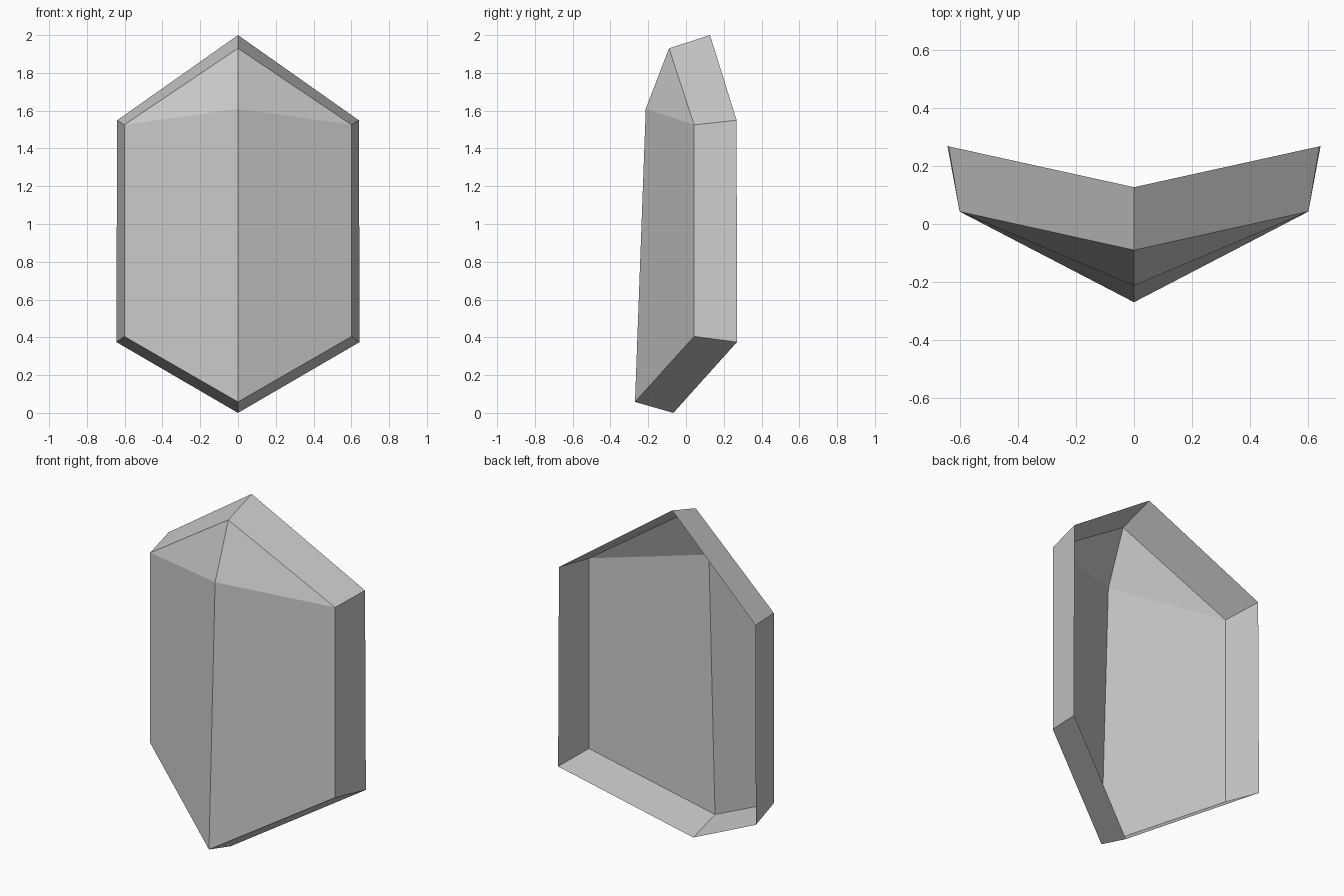
import bpy

if "Cube" in bpy.data.objects:
    bpy.data.objects.remove(bpy.data.objects["Cube"])

# Half of the shell: front outline (inner) and the matching flared back rim (outer)
front = [(0, -0.09, 1.93), (0.602, 0.043, 1.525), (0.602, 0.043, 0.405), (0, -0.27, 0.058)]
rim = [(0, 0.127, 2.0), (0.64, 0.268, 1.549), (0.644, 0.27, 0.375), (0, -0.067, 0.0)]
ridge = [(0, -0.213, 1.61)]

# Side walls between front outline and rim, then the two front facets; the back stays open
faces = [(i, i + 4, i + 5, i + 1) for i in range(3)]
faces += [(0, 1, 8), (8, 1, 2, 3)]

mesh = bpy.data.meshes.new("armour_plate")
mesh.from_pydata(front + rim + ridge, [], faces)
mesh.update()
# Faces listed clockwise from outside are turned outward
if mesh.polygons[4].normal.y > 0:
    mesh.flip_normals()
plate = bpy.data.objects.new("armour_plate", mesh)
bpy.context.collection.objects.link(plate)

# Mirror to the left half
mirror = plate.modifiers.new("mirror", 'MIRROR')
mirror.use_axis[0] = True
mirror.use_clip = True
mirror.merge_threshold = 0.001
